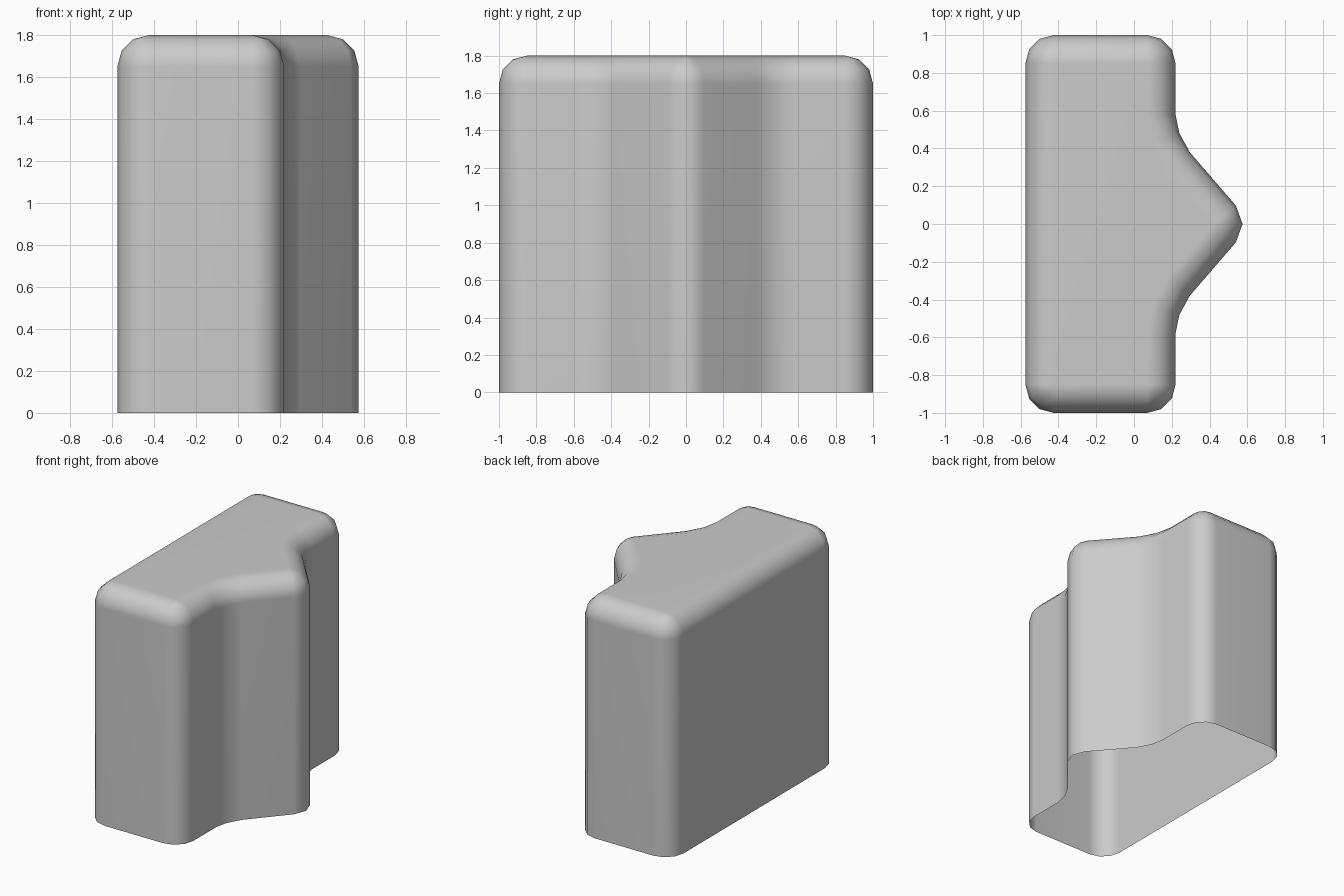
import bpy, bmesh
from math import sin, cos, radians

if "Cube" in bpy.data.objects:
    bpy.data.objects.remove(bpy.data.objects["Cube"])

R, HEIGHT, SEG = 0.15, 1.8, 3

# Footprint core: (x, y, outward angles); rounding grows out of each core point
half = [
    (0.425, 0.0, [0, 40]),            # pointed nose
    (0.18, 0.284, [40]),              # concave blend into the body
    (0.099, 0.43, [20]),
    (0.07, 0.58, [0]),
    (0.07, 0.85, [0, 30, 60, 90]),    # body corners
    (-0.425, 0.85, [90, 120, 150, 180]),
]
core = [(x, y, a) for x, y, angles in half for a in angles]
core += [(x, -y, -a) for x, y, a in reversed(core) if (y, a) != (0.0, 0)]

# Rings: open base, wall top, then rounded rim up to the flat top
levels = [(0.0, R)]
for i in range(SEG + 1):
    t = radians(90 * i / SEG)
    levels.append((HEIGHT - R + R * sin(t), R * cos(t)))

bm = bmesh.new()
rings = [[bm.verts.new((x + r * cos(radians(a)), y + r * sin(radians(a)), z))
          for x, y, a in core] for z, r in levels]
n = len(core)
for low, high in zip(rings, rings[1:]):
    for i in range(n):
        j = (i + 1) % n
        bm.faces.new((low[i], low[j], high[j], high[i]))
bm.faces.new(rings[-1])
bmesh.ops.remove_doubles(bm, verts=bm.verts[:], dist=0.0005)
for f in bm.faces:
    f.smooth = True

mesh = bpy.data.meshes.new("rounded_shell")
bm.to_mesh(mesh)
bm.free()
shell = bpy.data.objects.new("rounded_shell", mesh)
bpy.context.collection.objects.link(shell)

# Keep the flat faces reading flat beside the smooth rounding
weighted = shell.modifiers.new("weighted_normals", 'WEIGHTED_NORMAL')
weighted.weight = 50
